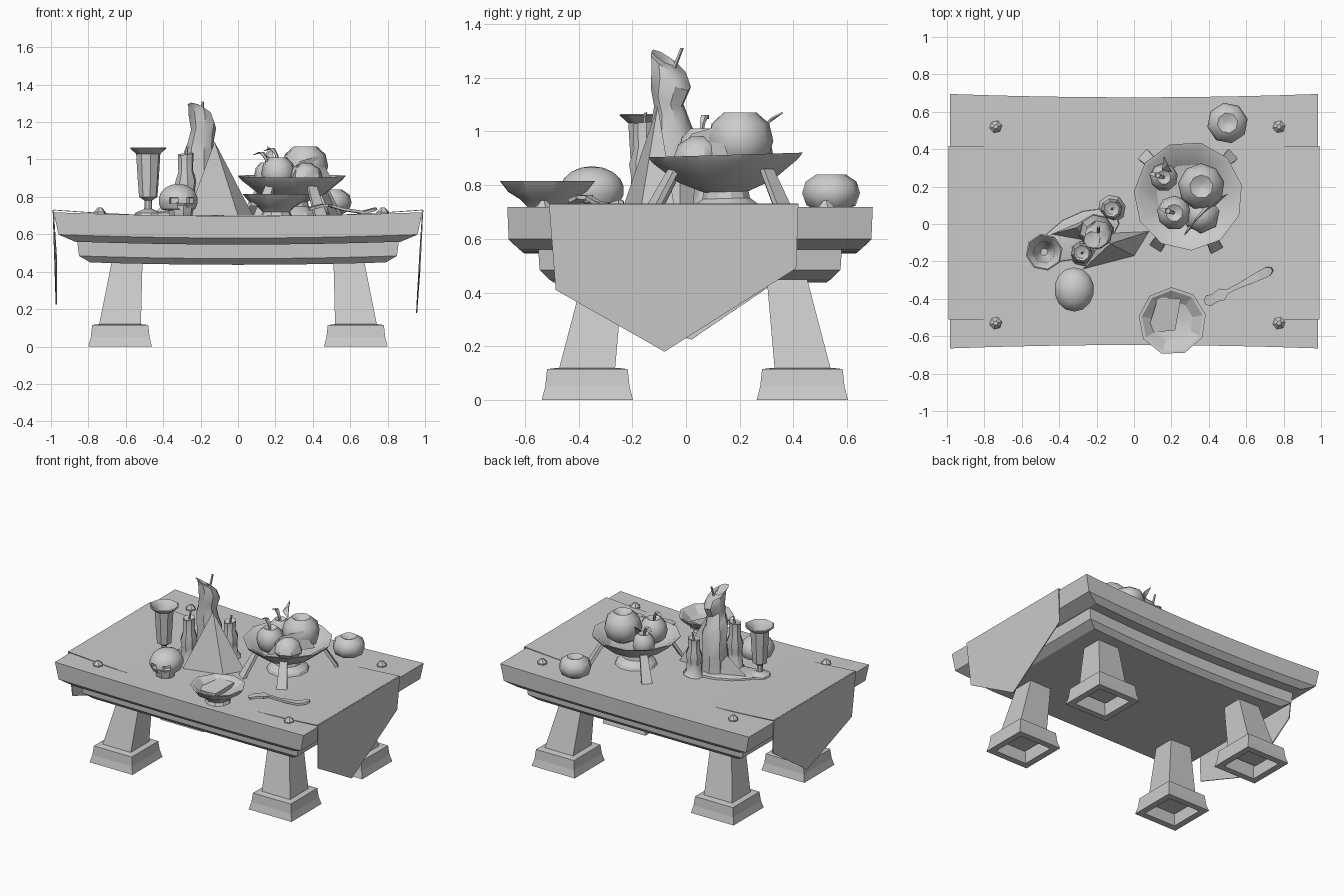
import bpy, bmesh, math
from mathutils import Vector, Matrix

cube = bpy.data.objects.get("Cube")
if cube:
    bpy.data.objects.remove(cube, do_unlink=True)

stone = bpy.data.materials.new("pale_grey")
stone.use_nodes = True
GREY = (0.6, 0.6, 0.6, 1)
stone.diffuse_color = GREY
stone.node_tree.nodes["Principled BSDF"].inputs["Base Color"].default_value = GREY


def finish(name, bm, smooth=None):
    bmesh.ops.recalc_face_normals(bm, faces=bm.faces)
    me = bpy.data.meshes.new(name)
    bm.to_mesh(me)
    bm.free()
    me.materials.append(stone)
    ob = bpy.data.objects.new(name, me)
    bpy.context.collection.objects.link(ob)
    if smooth:
        bpy.ops.object.select_all(action='DESELECT')
        ob.select_set(True)
        bpy.context.view_layer.objects.active = ob
        bpy.ops.object.shade_smooth_by_angle(angle=math.radians(smooth))
    return ob


def loft(bm, rings, caps=(True, True)):
    """Bridge equal rings of points and cap the ends."""
    vs = [[bm.verts.new(p) for p in r] for r in rings]
    n = len(vs[0])
    for a, b in zip(vs, vs[1:]):
        for i in range(n):
            bm.faces.new((a[i], a[(i + 1) % n], b[(i + 1) % n], b[i]))
    for ring, cap in zip((vs[0], vs[-1]), caps):
        if cap:
            bm.faces.new(ring)
    return vs


def lathe(name, at, profile, n=8, smooth=40, tilt=(0, 0), squash=1, turn=0.2):
    """Profile of (radius, z, dx, dy); tilt slopes the rings by x and y."""
    rings = []
    for r, z, *off in profile:
        dx, dy = off or (0, 0)
        ring = []
        for i in range(n):
            a = turn + math.tau * i / n
            x, y = r * math.cos(a), r * math.sin(a) * squash
            ring.append((at[0] + dx + x, at[1] + dy + y, at[2] + z + tilt[0] * x + tilt[1] * y))
        rings.append(ring)
    bm = bmesh.new()
    loft(bm, rings)
    return finish(name, bm, smooth)


def sheet(name, pts, faces, thick=0.006):
    bm = bmesh.new()
    vs = [bm.verts.new(p) for p in pts]
    for f in faces:
        bm.faces.new([vs[i] for i in f])
    ob = finish(name, bm)
    if thick:
        m = ob.modifiers.new("thickness", 'SOLIDIFY')
        m.thickness, m.offset = thick, 0
    return ob


def sag(x):
    return 0.02 * x * x


# Sagging table top and apron, lofted downward
def slab(name, levels, n=9):
    rings = []
    for hx, y0, y1, z in levels:
        xs = [hx * (2 * i / (n - 1) - 1) for i in range(n)]
        bow = [0.018 * (1 - (x / hx) ** 2) for x in xs]
        front = [(x, y0 + b, z + sag(x)) for x, b in zip(xs, bow)]
        back = [(x, y1 - b, z + sag(x)) for x, b in zip(xs, bow)]
        rings.append(front + back[::-1])
    bm = bmesh.new()
    vs = loft(bm, rings, (False, False))
    for ring in (vs[0], vs[-1]):
        for i in range(n - 1):
            bm.faces.new((ring[i], ring[i + 1], ring[-2 - i], ring[-1 - i]))
    finish(name, bm, 20)


slab("table_top", [(0.985, -0.665, 0.695, 0.698), (0.96, -0.66, 0.69, 0.58), (0.87, -0.62, 0.65, 0.545)])
slab("table_apron", [(0.86, -0.55, 0.58, 0.55), (0.85, -0.545, 0.575, 0.47), (0.79, -0.51, 0.54, 0.437)])


# Legs leaning inward on hollow flared feet
def box_ring(sx, sy, x0, x1, y0, y1, z):
    p = [(x0, y0), (x1, y0), (x1, y1), (x0, y1)]
    return [(sx * x, 0.033 + sy * y, z) for x, y in p]


for sx, side in ((-1, "right"), (1, "left")):
    for sy, end in ((-1, "front"), (1, "back")):
        bm = bmesh.new()
        loft(bm, [box_ring(sx, sy, 0.52, 0.75, 0.3, 0.515, 0.08), box_ring(sx, sy, 0.51, 0.67, 0.265, 0.41, 0.48)])
        finish(f"{end}_{side}_leg", bm)
        bm = bmesh.new()
        loft(bm, [box_ring(sx, sy, 0.63 - h, 0.63 + h, 0.4 - h, 0.4 + h, z) for h, z in
                  ((0.115, 0.1), (0.125, 0), (0.17, 0), (0.157, 0.05), (0.15, 0.115), (0.11, 0.12))])
        finish(f"{end}_{side}_foot", bm)
    # Studs in the corners
    for y in (-0.53, 0.52):
        lathe(f"stud_{side}", (0.018 + sx * 0.757, y, 0.7), [(0.034, 0), (0.034, 0.018), (0.012, 0.042)], 6, None)

# Cloth runner sunk into the middle, with pointed hanging flaps
xs = [-0.985, -0.95, -0.75, -0.5, 0, 0.5, 0.75, 0.95, 0.985]
pts = [(x, y, 0.691 + 2 * sag(x)) for x in xs for y in (-0.51, 0.418)]
sheet("cloth_runner", pts, [(2 * i, 2 * i + 1, 2 * i + 3, 2 * i + 2) for i in range(len(xs) - 1)], 0.004)
for s, low, ty, tz in ((1, 0.955, -0.08, 0.18), (-1, 0.972, 0.02, 0.225)):
    flap = [(s * 0.988, -0.51, 0.73), (s * 0.988, 0.418, 0.73), (s * 0.972, 0.41, 0.49),
            (s * low, ty, tz), (s * 0.972, -0.485, 0.41)]
    sheet("cloth_flap", flap, [(0, 1, 2, 3, 4)])

# Goblet
lathe("goblet", (-0.48, -0.15, 0.7),
      [(0.075, 0), (0.07, 0.015), (0.022, 0.035), (0.02, 0.08), (0.05, 0.1), (0.058, 0.2), (0.066, 0.33),
       (0.1, 0.36), (0.093, 0.365), (0.058, 0.325), (0.045, 0.2), (0.02, 0.16)])

# Candles with wicks in a pool of wax
lathe("tall_candle", (-0.2, -0.04, 0.7),
      [(0.1, 0), (0.085, 0.15), (0.09, 0.3), (0.07, 0.36, 0, -0.01), (0.062, 0.43, 0.01, -0.03),
       (0.075, 0.5, 0.01, -0.015), (0.066, 0.55, 0.0, -0.025), (0.045, 0.575, -0.025, -0.045), (0.03, 0.55, -0.01, -0.03)],
      8, 40, (-0.35, -0.55))
lathe("tall_wick", (-0.19, -0.05, 1.22), [(0.008, 0), (0.007, 0.09, 0.0, 0.035)], 5)
for (x, y), top in (((-0.28, -0.155), 0.33), ((-0.12, 0.08), 0.26)):
    lathe("small_candle", (x, y, 0.7),
          [(0.075, 0), (0.055, 0.03), (0.05, top * 0.4), (0.058, top * 0.55), (0.04, top * 0.72),
           (0.043, top), (0.03, top - 0.01)], 8, 40, (0.1, 0.1))
    lathe("small_wick", (x, y, 0.7 + top - 0.02), [(0.007, 0), (0.006, 0.06, 0.01, 0.005)], 5)
pool = lathe("wax_pool", (0, 0, 0), [(0.23, 0), (0.225, 0.018), (0.18, 0.026)], 12, 40, (0, 0), 0.5)
pool.matrix_world = Matrix.Translation((-0.29, -0.06, 0.695)) @ Matrix.Rotation(0.45, 4, 'Z')

# Folded napkins
sheet("tall_napkin", [(-0.27, -0.24, 0.7), (0.0, -0.17, 0.7), (0.08, -0.04, 0.7), (-0.15, -0.05, 0.7),
                      (-0.125, -0.105, 1.095)], [(0, 1, 4), (1, 2, 4), (2, 3, 4), (3, 0, 4), (0, 3, 2, 1)], 0)
sheet("low_napkin", [(-0.46, -0.06, 0.7), (-0.22, 0.04, 0.7), (-0.24, -0.1, 0.7), (-0.31, -0.02, 0.85)],
      [(0, 1, 3), (1, 2, 3), (2, 0, 3), (0, 2, 1)], 0)

# Skull with sunken sockets and a jaw
bm = bmesh.new()
bmesh.ops.create_uvsphere(bm, u_segments=14, v_segments=9, radius=1)
for d in ((-0.3, -0.95, -0.05), (0.55, -0.83, -0.05), (0.13, -0.9, -0.42)):
    face = max(bm.faces, key=lambda f: f.normal.dot(Vector(d).normalized()))
    bmesh.ops.inset_individual(bm, faces=[face], thickness=0.02, depth=0)
    bmesh.ops.translate(bm, verts=face.verts, vec=-0.3 * face.normal)
for v in bm.verts:
    v.co.z = max(v.co.z, -0.6)
    v.co = Vector((v.co.x * 0.108, v.co.y * 0.12, v.co.z * 0.09)) + Vector((-0.32, -0.35, 0.78))
finish("skull", bm, 35)
lathe("skull_jaw", (-0.305, -0.385, 0.695), [(0.06, 0), (0.068, 0.03), (0.07, 0.06)], 8, 30)

# Fruit bowl on a foot with splayed struts
lathe("fruit_bowl", (0.29, 0.15, 0.7),
      [(0.14, 0), (0.13, 0.02), (0.09, 0.05), (0.085, 0.075), (0.18, 0.115), (0.275, 0.19), (0.292, 0.212),
       (0.265, 0.205), (0.17, 0.135), (0.05, 0.115)], 11, 25, (0, 0.03))
for a in (0.75, 2.4, 4.15, 5.2):
    c, s = math.cos(a), math.sin(a)
    bm = bmesh.new()
    loft(bm, [[(0.29 + c * (r + u) - s * v, 0.15 + s * (r + u) + c * v, z)
               for u, v in ((-0.012, -w), (0.012, -w), (0.012, w), (-0.012, w))]
              for r, w, z in ((0.32, 0.035, 0.7), (0.22, 0.025, 0.86))])
    finish("bowl_strut", bm)

# Side bowl with a wedge of food
lathe("side_bowl", (0.205, -0.52, 0.7),
      [(0.085, 0), (0.075, 0.02), (0.1, 0.045), (0.15, 0.075), (0.182, 0.115), (0.165, 0.113), (0.11, 0.07), (0.04, 0.055)], 9, 25)
bm = bmesh.new()
loft(bm, [[(0.07, -0.58, z), (0.22, -0.57, z), (0.25, -0.4, z + d), (0.13, -0.39, z + d)]
          for z, d in ((0.75, 0), (0.775, 0.025))])
finish("food_wedge", bm)


# Fruit with dimpled crowns, curled stems and a leaf
def fruit(name, at, r, h, stem=True, n=9):
    lathe(name, at, [(0.4 * r, -h), (0.85 * r, -0.65 * h), (r, 0), (0.88 * r, 0.6 * h),
                     (0.5 * r, h), (0.12 * r, 0.75 * h)], n, 50)
    if stem:
        lathe(name + "_stem", (at[0], at[1], at[2] + 0.6 * h),
              [(0.008, 0), (0.01, 0.05, -0.01, 0.0), (0.016, 0.085, -0.035, 0.01), (0.005, 0.07, -0.075, 0.02)], 5)


fruit("large_fruit", (0.36, 0.2, 0.965), 0.125, 0.105, False)
fruit("back_apple", (0.16, 0.25, 0.91), 0.075, 0.075)
fruit("front_apple", (0.215, 0.06, 0.925), 0.092, 0.085)
fruit("loose_apple", (0.5, 0.54, 0.77), 0.11, 0.07, False, 8)
lathe("low_fruit", (0.36, 0.05, 0.89), [(0.05, -0.06), (0.1, 0), (0.08, 0.06), (0.03, 0.09)], 7)
sheet("fruit_slice", [(0.27, -0.06, 0.87), (0.5, 0.16, 0.9), (0.43, 0.12, 1.02), (0.33, 0.02, 0.99), (0.33, 0.1, 0.9)],
      [(0, 1, 2, 3), (0, 3, 4), (3, 2, 4), (2, 1, 4), (1, 0, 4)], 0)
sheet("leaf", [(0.2, 0.28, 0.98), (0.18, 0.32, 1.05), (0.16, 0.36, 1.07), (0.15, 0.29, 1.02)], [(0, 1, 3), (1, 2, 3)])

# Fork lying in a gentle wave
half = [(0, 0.012), (0.02, 0.03), (0.06, 0.024), (0.1, 0.034), (0.13, 0.012), (0.2, 0.013), (0.32, 0.024), (0.375, 0.026), (0.4, 0.01)]
turn = Matrix.Rotation(0.46, 4, 'Z')
pts = [turn @ Vector((x, s * y, 0)) + Vector((0.38, -0.42, 0.735 + 0.02 * math.sin(x * 16)))
       for x, y in half for s in (-1, 1)]
sheet("fork", pts, [(2 * i, 2 * i + 2, 2 * i + 3, 2 * i + 1) for i in range(len(half) - 1)], 0.015)
